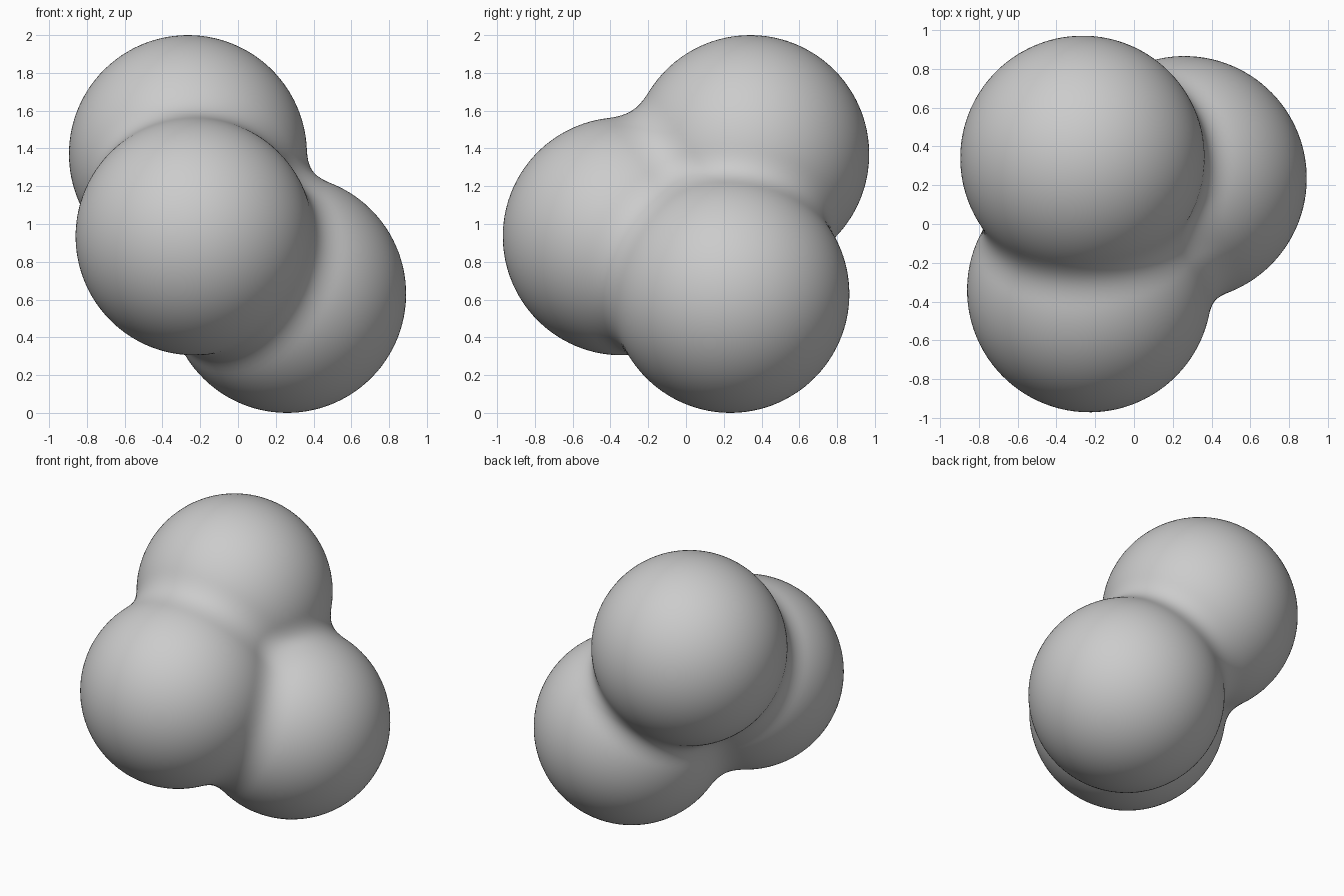
import bpy, bmesh
from mathutils import Vector

if "Cube" in bpy.data.objects:
    bpy.data.objects.remove(bpy.data.objects["Cube"])

RADIUS, BLEND = 0.63, 0.15
CENTRES = [Vector(c) for c in ((-0.265, 0.34, 1.37), (-0.23, -0.34, 0.935), (0.26, 0.235, 0.63))]
MIDDLE = sum(CENTRES, Vector()) / 3


def distance(p):
    # smooth union of the three balls, with a soft fillet at the seams
    d = 10.0
    for c in CENTRES:
        e = (p - c).length - RADIUS
        h = max(BLEND - abs(d - e), 0)
        d = min(d, e) - h * h / (4 * BLEND)
    return d


def surface_point(direction):
    # bisect outward from the shared middle of the balls
    near, far = 0.0, 1.6
    for _ in range(16):
        mid = (near + far) / 2
        if distance(MIDDLE + direction * mid) < 0:
            near = mid
        else:
            far = mid
    return MIDDLE + direction * near


# three-lobed body: a fine ball pushed out to the blended surface
bm = bmesh.new()
bmesh.ops.create_icosphere(bm, subdivisions=6, radius=1)
for v in bm.verts:
    v.co = surface_point(v.co.normalized())
for f in bm.faces:
    f.smooth = True
mesh = bpy.data.meshes.new("blended_balls")
bm.to_mesh(mesh)
bm.free()
body = bpy.data.objects.new("blended_balls", mesh)
bpy.context.collection.objects.link(body)
